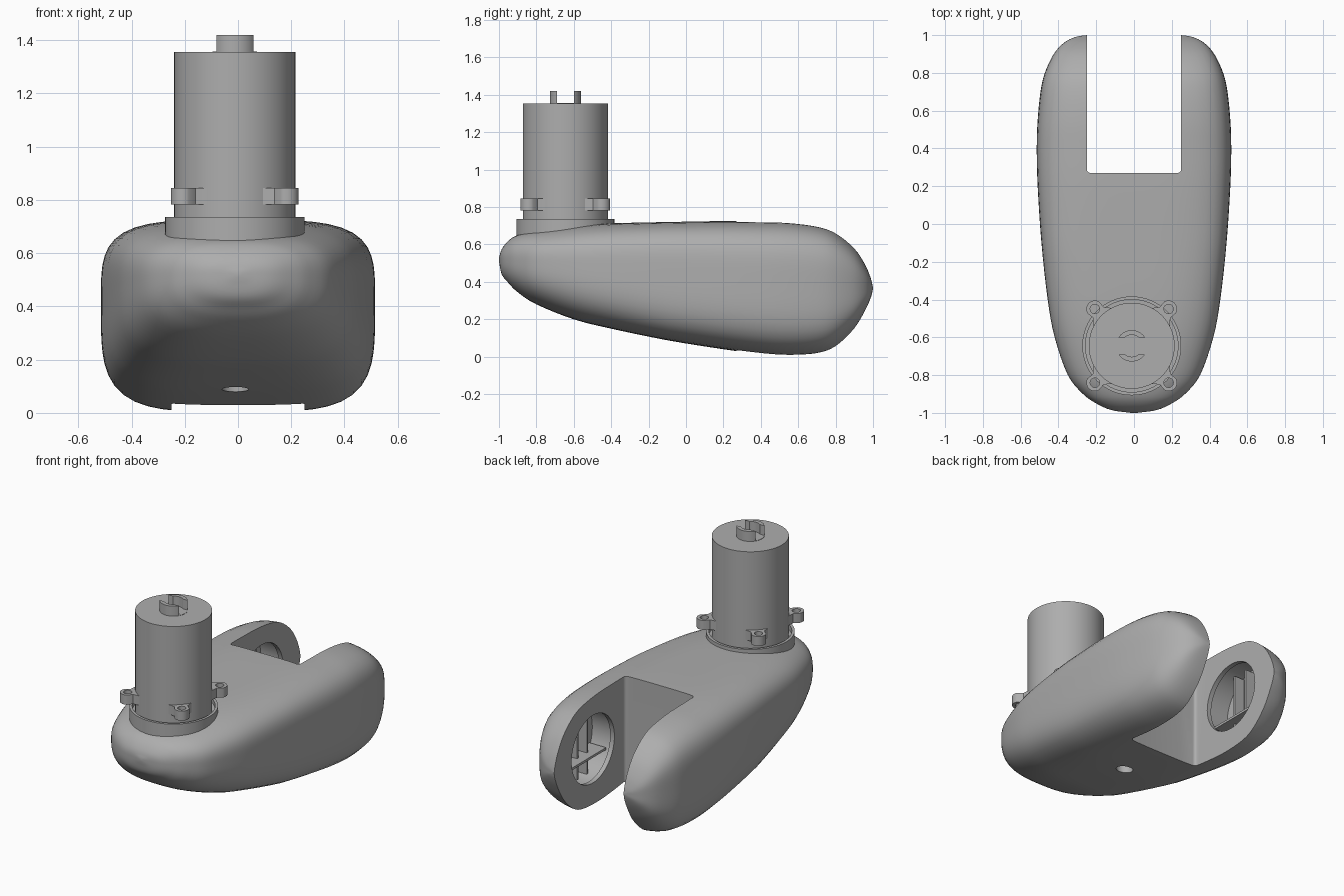
import bpy, bmesh, math
from mathutils import Vector, Matrix

if "Cube" in bpy.data.objects:
    bpy.data.objects.remove(bpy.data.objects["Cube"])

grey = bpy.data.materials.new("plain_grey")
grey.use_nodes = True
grey.diffuse_color = (0.42, 0.42, 0.42, 1)
grey.node_tree.nodes["Principled BSDF"].inputs["Base Color"].default_value = grey.diffuse_color

MOTOR = Vector((-0.012, -0.645, 0))


def finish(name, bm):
    """Turn a bmesh into a named object with the grey material."""
    bmesh.ops.recalc_face_normals(bm, faces=bm.faces)
    mesh = bpy.data.meshes.new(name)
    bm.to_mesh(mesh)
    bm.free()
    mesh.materials.append(grey)
    obj = bpy.data.objects.new(name, mesh)
    bpy.context.collection.objects.link(obj)
    return obj


def activate(obj):
    bpy.ops.object.select_all(action='DESELECT')
    obj.select_set(True)
    bpy.context.view_layer.objects.active = obj


def smooth(obj):
    activate(obj)
    bpy.ops.object.shade_smooth_by_angle(angle=math.radians(32))


def box(name, lo, hi):
    lo, hi = Vector(lo), Vector(hi)
    bm = bmesh.new()
    bmesh.ops.create_cube(bm, size=1)
    bmesh.ops.scale(bm, vec=hi - lo, verts=bm.verts)
    bmesh.ops.translate(bm, vec=(lo + hi) / 2, verts=bm.verts)
    return finish(name, bm)


def cylinder(name, centre, radius, z0, z1, axis='Z', sides=64):
    """Cylinder from z0 to z1 along its axis, through centre."""
    bm = bmesh.new()
    bmesh.ops.create_cone(bm, cap_ends=True, segments=sides, radius1=radius,
                          radius2=radius, depth=z1 - z0)
    bmesh.ops.translate(bm, vec=(0, 0, (z0 + z1) / 2), verts=bm.verts)
    if axis == 'X':
        bmesh.ops.rotate(bm, matrix=Matrix.Rotation(math.pi / 2, 3, 'Y'), verts=bm.verts)
    bmesh.ops.translate(bm, vec=centre, verts=bm.verts)
    return finish(name, bm)


def prism(name, outline, z0, z1):
    bm = bmesh.new()
    face = bm.faces.new([bm.verts.new((x, y, z0)) for x, y in outline])
    ext = bmesh.ops.extrude_face_region(bm, geom=[face])
    verts = [v for v in ext["geom"] if isinstance(v, bmesh.types.BMVert)]
    bmesh.ops.translate(bm, vec=(0, 0, z1 - z0), verts=verts)
    return finish(name, bm)


def boolean(obj, *cutters, operation='DIFFERENCE'):
    """Apply each cutter to the object, then discard it."""
    for cutter in cutters:
        mod = obj.modifiers.new("cut", 'BOOLEAN')
        mod.object, mod.operation, mod.solver = cutter, operation, 'EXACT'
        activate(obj)
        bpy.ops.object.modifier_apply(modifier=mod.name)
        bpy.data.objects.remove(cutter)


# Body stations: y, half width, top, bottom
STATIONS = [
    (-1, .015, .53, .51), (-.985, .12, .575, .44), (-.95, .2, .62, .395),
    (-.9, .27, .65, .345), (-.8, .35, .675, .28), (-.6, .42, .7, .2),
    (-.4, .457, .713, .15), (-.1, .49, .72, .088), (.2, .51, .725, .04),
    (.4, .515, .723, .014), (.55, .51, .719, .004), (.7, .495, .7, .013),
    (.8, .472, .665, .05), (.9, .425, .585, .145), (.96, .37, .495, .245),
    (.99, .31, .42, .315), (1, .25, .372, .358)]


def spline(rows, steps):
    """Catmull-Rom through the rows."""
    pts = [Vector(r) for r in rows]
    pts = [pts[0] * 2 - pts[1]] + pts + [pts[-1] * 2 - pts[-2]]
    for a, b, c, d in zip(pts, pts[1:], pts[2:], pts[3:]):
        for i in range(steps):
            t = i / steps
            yield b + (c - a) * t / 2 + (a * 2 - b * 5 + c * 4 - d) * t**2 / 2 \
                + (b * 3 - a - c * 3 + d) * t**3 / 2
    yield pts[-2]


def make_body(sides=72):
    bm = bmesh.new()
    rings = []
    for y, w, top, bottom in spline(STATIONS, 4):
        seam = min(max(.52 - .0775 * (y + 1), bottom + .005), top - .005)
        power = 2.5 + 1.5 * min(1, max(0, (y + 1) / .9))
        ring = []
        for i in range(sides):
            a = math.tau * i / sides
            c, s = math.cos(a), math.sin(a)
            r = (abs(c)**power + abs(s)**power)**(-1 / power)
            height = top - seam if s > 0 else seam - bottom
            ring.append(bm.verts.new((w * r * c, y, seam + height * r * s)))
        rings.append(ring)
    for p, q in zip(rings, rings[1:]):
        for i in range(sides):
            j = (i + 1) % sides
            bm.faces.new((p[i], p[j], q[j], q[i]))
    bm.faces.new(rings[0])
    bm.faces.new(rings[-1])
    return finish("body", bm)


# Body with fork slot, wheel pockets and underside hole
body = make_body()
r = .02
slot = [(-.25, 1.2), (.25, 1.2)]
for side, start in ((1, 0), (-1, -90)):
    for k in range(5):
        a = math.radians(start - 22.5 * k)
        slot.append((side * (.25 - r) + r * math.cos(a), .27 + r + r * math.sin(a)))
pocket = Vector((0, .6, .37))
cutters = [prism("slot_cutter", slot, -.2, 1),
           cylinder("pocket_cutter", pocket, .22, -.32, .32, 'X'),
           cylinder("hole_cutter", (-.01, -.1, 0), .05, -.1, .2, sides=32)]
for lo, hi in ((-.43, -.28), (.28, .43)):
    cutters.append(cylinder("cavity_cutter", pocket, .25, lo, hi, 'X'))
boolean(body, *cutters)
smooth(body)

# Stiffening ribs inside both wheel pockets
for side, word in ((1, "left"), (-1, "right")):
    x0, x1 = sorted((side * .31, side * .44))
    box(word + "_pocket_shelf", (x0, .38, .265), (x1, .82, .28))
    for n, y in enumerate((.5, .6, .7)):
        x0, x1 = sorted((side * .36, side * .44))
        box(f"{word}_pocket_rib_{n}", (x0, y - .007, .14), (x1, y + .007, .59))

# Collar around the motor base
collar = cylinder("motor_collar", MOTOR, .262, .5, .735)
boolean(collar, cylinder("collar_cutter", MOTOR, .245, .7, .8))
smooth(collar)

# Motor can
smooth(cylinder("motor_can", MOTOR, .2275, .6, 1.355))

# Four mounting lugs with screw holes
for n in range(4):
    angle = math.radians(45 + 90 * n)
    turn = Matrix.Rotation(angle, 2)
    outline = [(.2, -.085), (.225, -.06), (.25, -.04)]
    for k in range(13):
        a = math.radians(-75 + 150 * k / 12)
        outline.append((.276 + .045 * math.cos(a), .045 * math.sin(a)))
    outline += [(.25, .04), (.225, .06), (.2, .085)]
    lug = prism("mounting_lug_%d" % (n + 1),
                [turn @ Vector(p) + MOTOR.xy for p in outline], .783, .845)
    spot = turn @ Vector((.276, 0)) + MOTOR.xy
    boolean(lug, cylinder("screw_cutter", spot.to_3d(), .025, .7, .9, sides=24))
    smooth(lug)

# Slotted drive coupling on top
coupling = cylinder("drive_coupling", MOTOR, .083, 1.34, 1.42, sides=48)
boolean(coupling,
        cylinder("bore_cutter", MOTOR, .058, 1.357, 1.5, sides=48),
        box("slot_cutter", MOTOR + Vector((-.2, -.045, 1.357)), MOTOR + Vector((.2, .045, 1.5))))
smooth(coupling)
